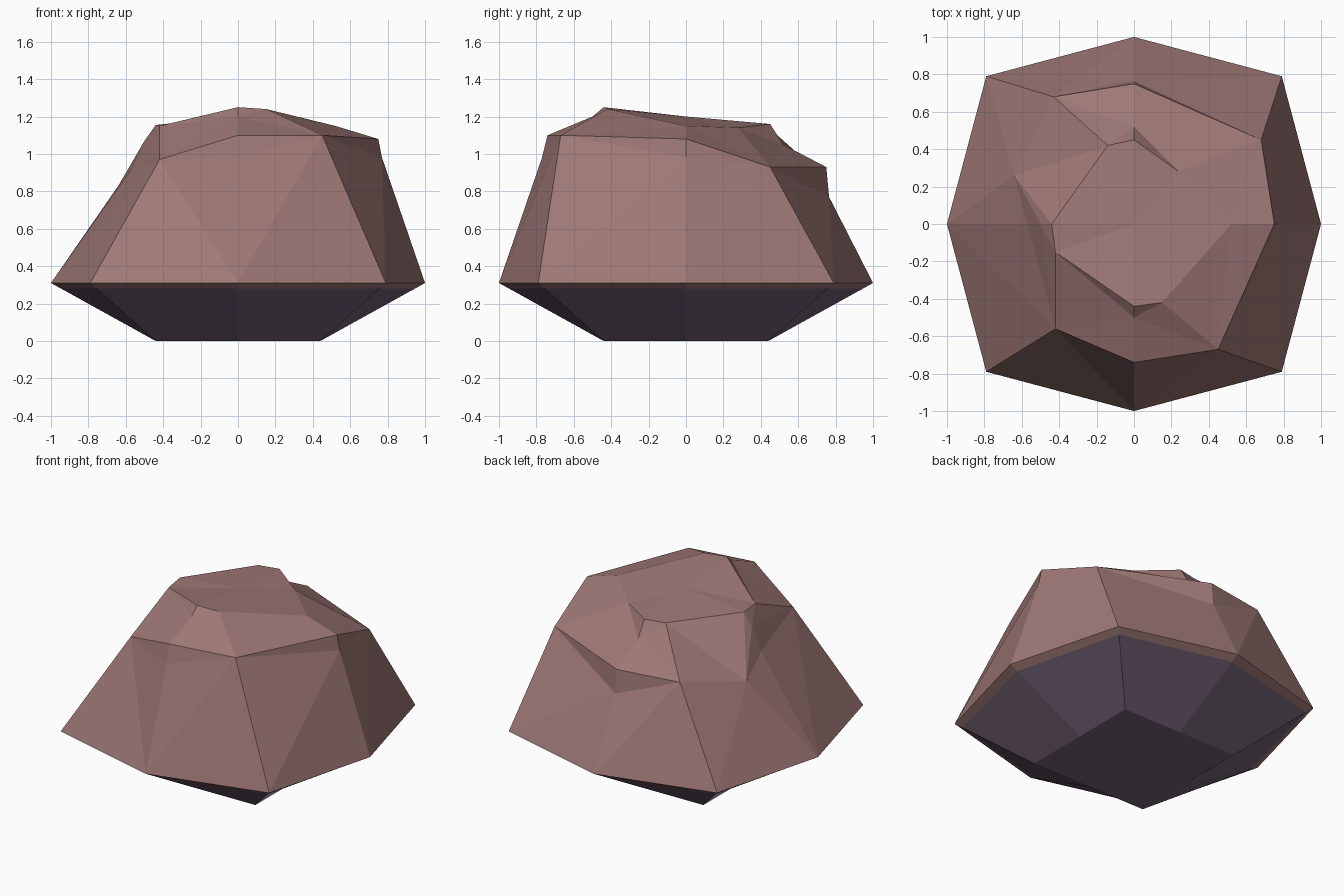
import bpy, bmesh
from mathutils import Vector
from mathutils.geometry import delaunay_2d_cdt

if "Cube" in bpy.data.objects:
    bpy.data.objects.remove(bpy.data.objects["Cube"])


def flat_colour(name, rgb):
    m = bpy.data.materials.new(name)
    m.diffuse_color = (*rgb, 1)
    m.use_nodes = True
    m.node_tree.nodes["Principled BSDF"].inputs["Base Color"].default_value = m.diffuse_color
    return m


def octagon(mid, corner, z):
    """Eight points counter-clockwise, starting at the front."""
    m, c = mid, corner
    return [(0, -m, z), (c, -c, z), (m, 0, z), (c, c, z),
            (0, m, z), (-c, c, z), (-m, 0, z), (-c, -c, z)]


# widest rim, shoulder outline, crown outline
rim = octagon(1.0, 0.79, 0.31)
shoulder = [(0, -.74, 1.10), (.45, -.67, 1.10), (.75, 0, 1.08), (.68, .45, .93), (0, .75, .93),
            (-.43, .68, .93), (-.64, .26, .83), (-.57, 0, .92), (-.42, -.56, .97)]
crown = [(0, -.44, 1.25), (.15, -.42, 1.24), (.52, 0, 1.15), (.24, .28, 1.14),
         (0, .45, 1.16), (-.14, .42, 1.16), (-.44, 0, 1.155), (-.42, -.15, 1.15)]

points, edges = [], []


def add_point(p):
    points.append(Vector(p))
    return len(points) - 1


def add_ring(ring):
    ids = [add_point(p) for p in ring]
    edges.extend(zip(ids, ids[1:] + ids[:1]))
    return ids


def crease(a, *others):
    edges.extend((a, b) for b in others)


R, S, C = add_ring(rim), add_ring(shoulder), add_ring(crown)

# chips in the lower walls
front, right, back = (add_point(p) for p in ((0, -.77, .98), (.77, 0, .98), (0, .765, .77)))
crease(front, R[0], S[0], S[1], S[8])
crease(right, R[2], S[2], S[1], S[3])
crease(back, R[4], S[4], S[3], S[5])
for r, s in ((1, 1), (3, 3), (5, 5), (6, 6), (6, 7), (7, 8)):
    crease(R[r], S[s])

# chips between shoulder and crown
left, notch, lip = (add_point(p) for p in ((-.50, 0, 1.07), (0, .52, 1.05), (0, -.50, 1.20)))
crease(left, S[7], S[8], C[6], C[7])
crease(notch, S[3], S[4], S[5], C[3], C[4], C[5])
crease(lip, S[0], S[1], S[8], C[7], C[0], C[1])
for s, c in ((8, 7), (1, 1), (1, 2), (2, 2), (3, 2), (3, 3), (5, 5), (6, 6)):
    crease(S[s], C[c])
add_point((0, 0, 1.20))

# facets following the creases
cdt = delaunay_2d_cdt([p.xy for p in points], edges, [], 0, 1e-5)
source = [o[0] for o in cdt[3]]
bm = bmesh.new()
verts = [bm.verts.new(p) for p in points]
for f in cdt[2]:
    bm.faces.new([verts[source[i]] for i in f])

# undercut: narrow band in the upper colour, then the dark base
foot = octagon(0.44, 0.44, 0.0)
band = [Vector(a).lerp(Vector(b), 0.03 / 0.31) for a, b in zip(rim, foot)]
upper = verts[:8]
for ring in (band, foot):
    lower = [bm.verts.new(p) for p in ring]
    for i in range(8):
        j = (i + 1) % 8
        bm.faces.new((upper[i], lower[i], lower[j], upper[j]))
    upper = lower
bm.faces.new(upper)
bmesh.ops.recalc_face_normals(bm, faces=bm.faces)

# dark colour on everything below the band
for f in bm.faces:
    f.material_index = 1 if f.calc_center_median().z < 0.2 else 0
    f.smooth = False

mesh = bpy.data.meshes.new("boulder")
bm.to_mesh(mesh)
bm.free()
mesh.materials.append(flat_colour("dusty_rose_stone", (0.345, 0.190, 0.182)))
mesh.materials.append(flat_colour("dark_purple_base", (0.18, 0.127, 0.188)))
boulder = bpy.data.objects.new("boulder", mesh)
bpy.context.collection.objects.link(boulder)
